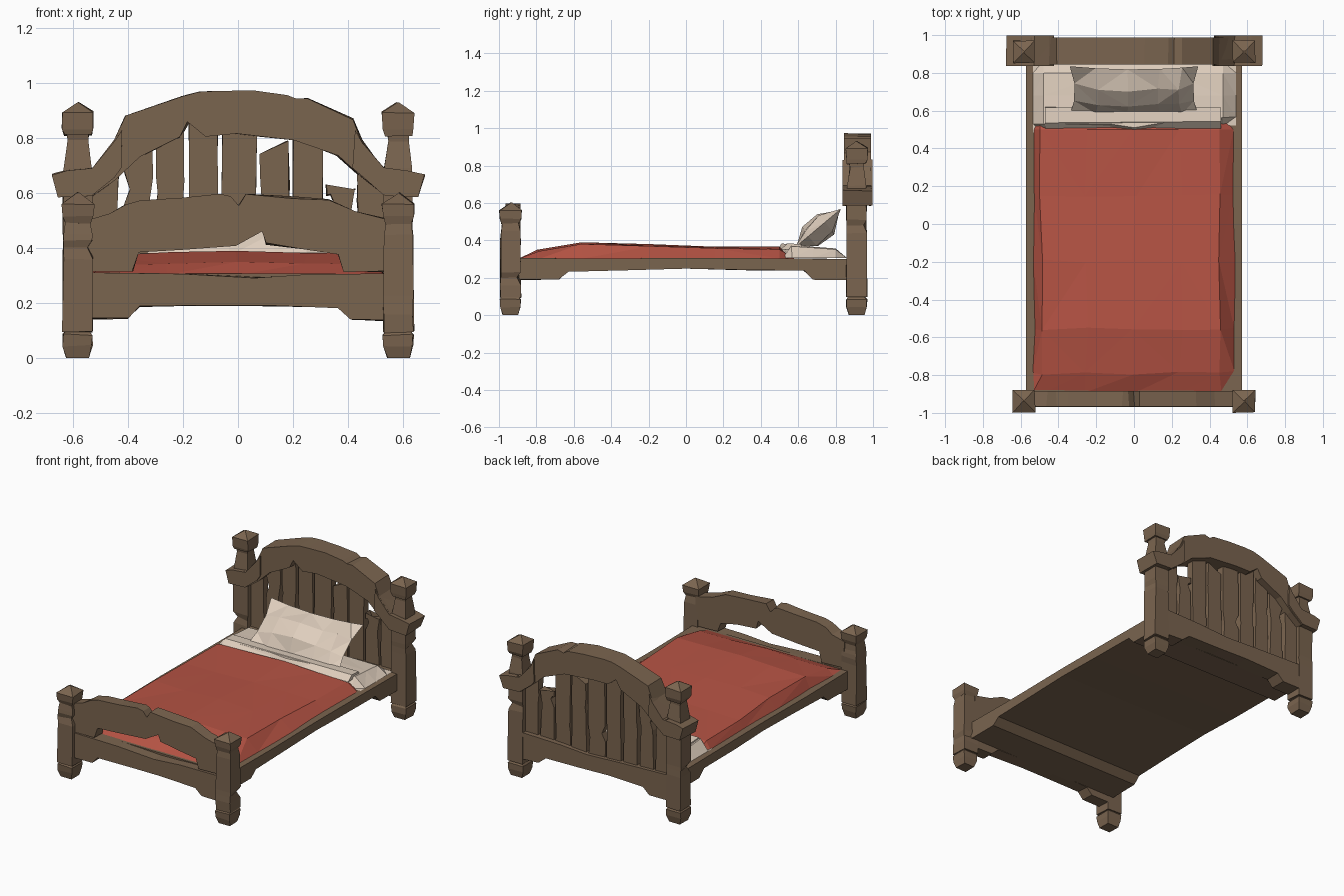
import bpy, bmesh, math, random
from mathutils import Vector, Matrix

random.seed(7)


def material(name, rgb):
    m = bpy.data.materials.new(name)
    m.diffuse_color = (*rgb, 1)
    return m


WOOD = material("brown wood", (0.195, 0.128, 0.078))
RED = material("red blanket", (0.47, 0.088, 0.058))
CREAM = material("cream linen", (0.74, 0.62, 0.51))


def jit(a):
    return random.uniform(-a, a)


def finish(name, bm, mat):
    bmesh.ops.recalc_face_normals(bm, faces=bm.faces)
    me = bpy.data.meshes.new(name)
    bm.to_mesh(me)
    bm.free()
    me.materials.append(mat)
    ob = bpy.data.objects.new(name, me)
    bpy.context.collection.objects.link(ob)
    return ob


def prism(name, pts, lo, hi, axis="y", mat=WOOD, rough=0.006):
    """Extrude an outline along x or y; each end is slightly uneven, as if hewn."""
    bm = bmesh.new()
    loops = []
    for d in (lo, hi):
        loop = []
        for a, z in pts:
            a, z = a + jit(rough), z + jit(rough)
            loop.append(bm.verts.new((d, a, z) if axis == "x" else (a, d, z)))
        loops.append(loop)
        bm.faces.new(loop)
    n = len(pts)
    for i in range(n):
        j = (i + 1) % n
        bm.faces.new((loops[0][i], loops[0][j], loops[1][j], loops[1][i]))
    return finish(name, bm, mat)


def stack(bm, cx, cy, rings, chip=None):
    """Square rings (z, half width) skinned into a block; chip pulls in one corner."""
    prev = None
    for k, (z, h) in enumerate(rings):
        ring = []
        for c, (sx, sy) in enumerate(((-1, -1), (1, -1), (1, 1), (-1, 1))):
            s = h * (0.68 if chip == (k, c) else 1)
            ring.append(bm.verts.new((cx + sx * s + jit(0.003), cy + sy * s + jit(0.003),
                                      z + (jit(0.004) if z > 0 else 0))))
        if prev:
            for i in range(4):
                j = (i + 1) % 4
                bm.faces.new((prev[i], prev[j], ring[j], ring[i]))
        else:
            bm.faces.new(ring)
        prev = ring
    bm.faces.new(prev)


def post(name, cx, cy, body, cap, chip_z):
    bm = bmesh.new()
    # tapered foot
    stack(bm, cx, cy, [(0, 0.04), (0.045, 0.053), (0.085, 0.055), (0.105, 0.038)])
    # body with one chipped corner
    rings = sorted(body + [(chip_z - 0.04, 0.0535), (chip_z, 0.0535), (chip_z + 0.03, 0.0535)])
    k = [r[0] for r in rings].index(chip_z)
    stack(bm, cx, cy, rings, (k, random.randrange(4)))
    # cap with pyramid top
    stack(bm, cx, cy, cap)
    finish(name, bm, WOOD)


# Posts
for s, side in ((-1, "left"), (1, "right")):
    post("foot_post_" + side, s * 0.583, -0.938,
         [(0.095, 0.055), (0.45, 0.051), (0.51, 0.042)],
         [(0.49, 0.047), (0.515, 0.056), (0.56, 0.059), (0.6, 0.004)], 0.3 - s * 0.1)
    post("head_post_" + side, s * 0.583, 0.912,
         [(0.1, 0.056), (0.6, 0.054), (0.69, 0.05), (0.79, 0.037), (0.82, 0.041)],
         [(0.81, 0.05), (0.835, 0.056), (0.895, 0.059), (0.928, 0.004)], 0.42 + s * 0.06)

# Bed base with deeper ends, running the full width
prism("bed_base",
      [(-0.9, 0.308), (-0.45, 0.302), (0, 0.308), (0.45, 0.302), (0.87, 0.3), (0.87, 0.19),
       (0.68, 0.19), (0.63, 0.238), (0.3, 0.243), (0, 0.25), (-0.3, 0.243), (-0.63, 0.234),
       (-0.68, 0.192), (-0.9, 0.19)], -0.573, 0.573, "x", rough=0.003)

# Lower rails with corner brackets
rail = [(-0.55, 0.31), (-0.2, 0.305), (0.06, 0.292), (0.25, 0.302), (0.55, 0.31),
        (0.55, 0.137), (0.41, 0.142), (0.36, 0.185), (0.1, 0.19), (-0.1, 0.193),
        (-0.36, 0.188), (-0.4, 0.142), (-0.55, 0.142)]
prism("foot_lower_rail", rail, -0.97, -0.885, rough=0.004)
prism("head_lower_rail", rail, 0.86, 0.965, rough=0.004)

# Arched upper rail of the footboard, with chips along its edges
prism("foot_upper_rail",
      [(-0.55, 0.5), (-0.46, 0.525), (-0.41, 0.56), (-0.35, 0.575), (-0.2, 0.578), (-0.06, 0.595),
       (-0.03, 0.585), (0, 0.555), (0.03, 0.595), (0.2, 0.585), (0.33, 0.575), (0.43, 0.53),
       (0.55, 0.505), (0.55, 0.315), (0.385, 0.315), (0.36, 0.375), (0.24, 0.4), (0.1, 0.415),
       (0.088, 0.465), (-0.01, 0.405), (-0.2, 0.395), (-0.36, 0.38), (-0.385, 0.318),
       (-0.55, 0.318)], -0.965, -0.885, rough=0.005)

# Headboard arch
prism("head_arch",
      [(-0.55, 0.69), (-0.53, 0.69), (-0.45, 0.79), (-0.412, 0.88), (-0.2, 0.955), (-0.14, 0.97),
       (-0.08, 0.975), (0.06, 0.968), (0.18, 0.957), (0.21, 0.94), (0.25, 0.94), (0.42, 0.872),
       (0.45, 0.79), (0.53, 0.69), (0.55, 0.69), (0.55, 0.59), (0.53, 0.595), (0.45, 0.66),
       (0.36, 0.735), (0.2, 0.798), (0, 0.815), (-0.12, 0.81), (-0.18, 0.855), (-0.21, 0.8),
       (-0.36, 0.73), (-0.45, 0.65), (-0.53, 0.59), (-0.55, 0.59)], 0.845, 0.988)
# Arch ends wrapping the posts
for s, side in ((-1, "left"), (1, "right")):
    prism("arch_end_" + side,
          [(s * x, z) for x, z in ((0.652, 0.588), (0.678, 0.667), (0.62, 0.682), (0.53, 0.692),
                                   (0.45, 0.785), (0.425, 0.83), (0.42, 0.69), (0.45, 0.658),
                                   (0.53, 0.592))], 0.836, 0.998, rough=0.004)

# Headboard slats: left, right, top-left and top-right heights (some broken short)
slats = [(-0.54, -0.435, 0.64, 0.7), (-0.415, -0.312, 0.72, 0.77), (-0.298, -0.198, 0.79, 0.83),
         (-0.18, -0.073, 0.87, 0.84), (-0.06, 0.066, 0.84, 0.84), (0.08, 0.186, 0.745, 0.79),
         (0.2, 0.306, 0.82, 0.79), (0.32, 0.425, 0.592, 0.615), (0.435, 0.54, 0.7, 0.64)]
for i, (l, r, tl, tr) in enumerate(slats):
    m = 0.5 + jit(0.12)
    notch = 0.025 if i % 3 == 1 else 0.004
    y = 0.887 + jit(0.006)
    prism("headboard_slat_%d" % (i + 1),
          [(l, 0.27), (l, m - 0.05), (l + notch, m), (l, m + 0.06), (l, tl),
           (r, tr), (r, m + 0.04), (r - notch / 2, m - 0.05), (r, 0.27)], y, y + 0.05, rough=0.004)


def drape(name, xs, ys, height, shape, mat, base=0.303):
    """Low-poly cloth: a grid whose outer edge drops to the bed base."""
    bm = bmesh.new()
    g = []
    for i, x in enumerate(xs):
        row = []
        for j, y in enumerate(ys):
            edge = i in (0, len(xs) - 1) or j in (0, len(ys) - 1)
            px, py = shape(x, y, j)
            row.append(bm.verts.new((px, py, base if edge else height(x, y) + jit(0.004))))
        g.append(row)
    for i in range(len(xs) - 1):
        for j in range(len(ys) - 1):
            bm.faces.new((g[i][j], g[i + 1][j], g[i + 1][j + 1], g[i][j + 1]))
    bmesh.ops.triangulate(bm, faces=bm.faces)
    finish(name, bm, mat)


def blanket_z(x, y):
    keys = [(-0.9, 0.33), (-0.79, 0.35), (-0.55, 0.388), (-0.25, 0.386), (0.1, 0.366), (0.6, 0.366)]
    for (a, za), (b, zb) in zip(keys, keys[1:]):
        if y <= b:
            return za + (zb - za) * (y - a) / (b - a) - 0.012 * abs(x) / 0.5
    return 0.36


# Blanket and sheet
drape("blanket", [-0.53, -0.49, -0.25, 0, 0.25, 0.46, 0.53],
      [-0.892, -0.79, -0.55, -0.2, 0.15, 0.5, 0.58], blanket_z,
      lambda x, y, j: (x + jit(0.012), y + (jit(0.012) if 0 < j < 5 else 0)), RED)
drape("sheet", [-0.535, -0.48, -0.13, 0, 0.2, 0.47, 0.54], [0.485, 0.53, 0.68, 0.8, 0.86],
      lambda x, y: 0.382 - 0.1 * max(0, y - 0.55) - 0.02 * abs(x),
      lambda x, y, j: (x, y + (0.07 * max(0, x) - (0.02 if x == 0 else 0) if j < 2 else 0)),
      CREAM, 0.306)
# Sheet fold lying over the blanket edge
prism("sheet_fold", [(0.5, 0.352), (0.54, 0.382), (0.62, 0.376), (0.62, 0.35)],
      -0.47, 0.46, "x", CREAM, 0.006)

# Pillow leaning on the headboard: two puffed sides meeting in a pinched seam
bm = bmesh.new()
us, vs = [-1, -0.6, -0.1, 0.4, 0.75, 1], [-1, -0.4, 0.3, 1]
sides = []
for s, thick in ((1, 0.05), (-1, 0.075)):
    g = []
    for u in us:
        row = []
        for v in vs:
            seam = abs(u) == 1 or abs(v) == 1
            puff = 0 if seam else thick * (1 - 0.35 * u * u) + jit(0.012)
            row.append(bm.verts.new((0.34 * u * (0.92 + 0.08 * v * v),
                                     0.17 * v * (0.87 + 0.13 * u * u), s * puff)))
        g.append(row)
    for i in range(len(us) - 1):
        for j in range(len(vs) - 1):
            bm.faces.new((g[i][j], g[i + 1][j], g[i + 1][j + 1], g[i][j + 1]))
bmesh.ops.remove_doubles(bm, verts=bm.verts, dist=0.001)
bmesh.ops.triangulate(bm, faces=bm.faces)
bm.transform(Matrix.Translation((0, 0.705, 0.465)) @ Matrix.Rotation(math.radians(40), 4, "X"))
finish("pillow", bm, CREAM)
